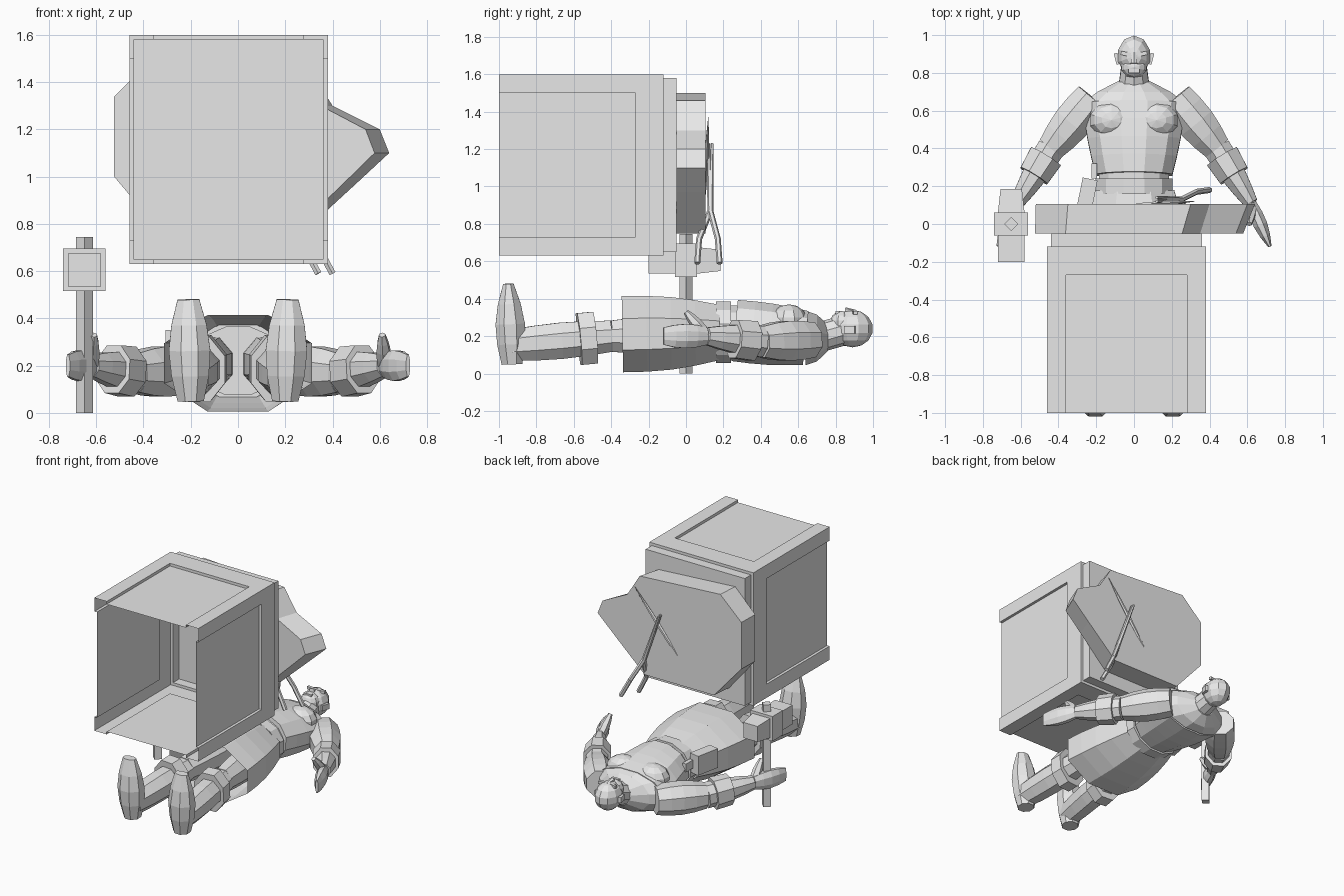
import bpy, bmesh, math
from mathutils import Vector, Matrix

if "Cube" in bpy.data.objects:
    bpy.data.objects.remove(bpy.data.objects["Cube"])

grey = bpy.data.materials.new("plain_grey")
grey.use_nodes = True
grey.diffuse_color = (0.8, 0.8, 0.8, 1)
grey.node_tree.nodes["Principled BSDF"].inputs["Base Color"].default_value = grey.diffuse_color


def finish(name, bm, pair=False):
    """Turn a bmesh into a flat shaded object, mirrored across x when paired."""
    bmesh.ops.recalc_face_normals(bm, faces=bm.faces)
    mesh = bpy.data.meshes.new(name)
    bm.to_mesh(mesh)
    bm.free()
    mesh.materials.append(grey)
    part = bpy.data.objects.new(name, mesh)
    bpy.context.collection.objects.link(part)
    if pair:
        mirror = part.modifiers.new("mirror", "MIRROR")
        mirror.use_mirror_merge = False


def loft(name, rings, close_start=True, close_end=True, pair=False):
    """Skin a list of equal rings of points."""
    bm = bmesh.new()
    rows = [[bm.verts.new(point) for point in ring] for ring in rings]
    for lower, upper in zip(rows, rows[1:]):
        for i in range(len(lower)):
            bm.faces.new((lower[i - 1], lower[i], upper[i], upper[i - 1]))
    if close_start:
        bm.faces.new(rows[0])
    if close_end:
        bm.faces.new(rows[-1])
    finish(name, bm, pair)


def limb(name, start, end, start_size, end_size, bulge=0, sides=8, steps=4,
         turn=0.5, closed=True, pair=False):
    """Tapered bar between two points; sizes are (half width, half height)."""
    start, end = Vector(start), Vector(end)
    along = (end - start).normalized()
    up = Vector((0, 0, 1)) if abs(along.z) < 0.8 else Vector((0, 1, 0))
    across = along.cross(up).normalized()
    up = across.cross(along)
    rings = []
    for step in range(steps + 1):
        t = step / steps
        size = Vector(start_size).lerp(Vector(end_size), t)
        swell = bulge * math.sin(math.pi * t)
        ring = []
        for side in range(sides):
            angle = math.tau * (side + turn) / sides
            ring.append(start.lerp(end, t)
                        + across * (size.x + swell) * math.cos(angle)
                        + up * (size.y + swell) * math.sin(angle))
        rings.append(ring)
    loft(name, rings, closed, closed, pair)


def solid(name, centre, half_size, round_shape=False, tilt=0, pair=False):
    """Block or faceted ball, scaled to its half size and turned about z."""
    bm = bmesh.new()
    if round_shape:
        bmesh.ops.create_uvsphere(bm, u_segments=10, v_segments=7, radius=1)
    else:
        bmesh.ops.create_cube(bm, size=2)
    bmesh.ops.scale(bm, vec=half_size, verts=bm.verts)
    bm.transform(Matrix.Translation(centre) @ Matrix.Rotation(tilt, 4, "Z"))
    finish(name, bm, pair)


# Open tub with recessed side panels and a stepped collar
recess = 0.02
half_width, half_height = 0.42, 0.485


def tub_ring(y, shrink=0, dent=0):
    wide, tall = half_width - shrink, half_height - shrink
    ring = []
    for quarter in range(4):
        out, reach = (wide, tall) if quarter % 2 == 0 else (tall, wide)
        panel = reach - 0.1
        for level, slide in ((out, -reach), (out, -panel), (out - dent, -panel),
                             (out - dent, panel), (out, panel)):
            x, z = ((level, slide), (-slide, level),
                    (-level, -slide), (slide, -level))[quarter]
            ring.append(Vector((x - 0.04, y, z + 1.115)))
    return ring


front, panel_end, collar_start, collar_end = -1, -0.27, -0.12, -0.05
loft("tub", [tub_ring(front, dent=recess), tub_ring(panel_end, dent=recess),
             tub_ring(panel_end), tub_ring(collar_start),
             tub_ring(collar_start, shrink=recess), tub_ring(collar_end, shrink=recess)],
     close_start=False)

# Flat slab with a pointed horn on one side
outline = ((-0.3, 0.75), (0.26, 0.75), (0.5, 0.97), (0.64, 1.1), (0.6, 1.2),
           (0.4, 1.3), (0.3, 1.46), (-0.35, 1.5), (-0.52, 1.34), (-0.52, 1))
loft("slab", [[Vector((x * 0.95 - 0.03, collar_end, z)) for x, z in outline],
              [Vector((x, 0.105, z)) for x, z in outline]])

# Tongs and a thin spike resting on the slab
pivot = Vector((0.25, 0.13, 0.87))
thick, thin = (0.016, 0.016), (0.008, 0.008)
for side in (-1, 1):
    jaw = pivot + Vector((-0.13, side * 0.01, 0.36))
    bend = pivot + Vector((0.05 + side * 0.03, side * 0.05 - 0.01, -0.15))
    tip = bend + Vector((0.07, side * 0.01, -0.13))
    limb("tong_jaw", pivot, jaw, thick, thin, sides=6, steps=1)
    limb("tong_neck", pivot, bend, thick, thick, sides=6, steps=1)
    limb("tong_handle", bend, tip, thick, thick, sides=6, steps=1)
limb("spike", (0.33, 0.12, 1.38), (-0.04, 0.1, 0.91), (0, 0.002), (0, 0.002),
     bulge=0.013, sides=6)

# Hammer standing on its handle
grip = -0.65
limb("hammer_handle", (grip, 0, 0), (grip, 0, 0.745), (0.036, 0.036), (0.036, 0.036),
     sides=4, steps=1, turn=0)
solid("hammer_block", (grip, 0, 0.605), (0.09, 0.06, 0.09))
solid("hammer_face", (grip, -0.13, 0.605), (0.07, 0.07, 0.07))
limb("hammer_peen", (grip, 0.06, 0.605), (grip, 0.185, 0.605), (0.1, 0.1), (0.08, 0.08),
     sides=4, steps=1)

# Open apron skirt around the hips
limb("apron_skirt", (0, -0.34, 0.21), (0, 0.18, 0.22), (0.34, 0.22), (0.23, 0.16),
     bulge=0.02, closed=False)

# Torso, belt and pouch
limb("shoulders", (0, 0.76, 0.19), (0, 0.64, 0.19), (0.08, 0.07), (0.28, 0.15),
     bulge=0.02, sides=12, steps=2)
limb("chest", (0, 0.64, 0.19), (0, 0.26, 0.23), (0.28, 0.15), (0.21, 0.17),
     bulge=0.01, sides=12)
limb("waist", (0, 0.28, 0.22), (0, 0, 0.22), (0.19, 0.15), (0.2, 0.15), sides=12)
limb("belt", (0, 0.24, 0.22), (0, 0.16, 0.22), (0.21, 0.17), (0.21, 0.17),
     sides=12, steps=1)
solid("belt_pouch", (-0.25, 0.15, 0.28), (0.04, 0.09, 0.07), tilt=-0.2)
solid("belt_tool", (-0.21, 0.28, 0.28), (0.015, 0.04, 0.03))
solid("chest_muscle", (0.12, 0.55, 0.28), (0.12, 0.1, 0.09), round_shape=True, pair=True)

# Neck, head and face
limb("neck", (0, 0.7, 0.19), (0, 0.84, 0.23), (0.09, 0.08), (0.07, 0.08), sides=10, steps=1)
solid("head", (0, 0.89, 0.24), (0.09, 0.11, 0.1), round_shape=True)
solid("jaw", (0, 0.83, 0.27), (0.07, 0.06, 0.065), round_shape=True)
limb("nose", (0, 0.91, 0.33), (0, 0.85, 0.34), (0.01, 0.01), (0.02, 0.015), sides=6, steps=1)
solid("mouth", (0, 0.81, 0.325), (0.03, 0.01, 0.01))
solid("brow", (0.04, 0.9, 0.325), (0.03, 0.01, 0.01), tilt=0.2, pair=True)
solid("ear", (0.09, 0.875, 0.235), (0.01, 0.03, 0.02), tilt=-0.25, pair=True)

# Arms with bracers, hands and thumbs
shoulder, elbow = Vector((0.22, 0.67, 0.18)), Vector((0.44, 0.4, 0.17))
wrist, fingertip = Vector((0.62, 0.11, 0.2)), Vector((0.72, -0.12, 0.2))
limb("upper_arm", shoulder, elbow, (0.1, 0.1), (0.08, 0.09), bulge=0.02, pair=True)
limb("forearm", elbow, wrist, (0.08, 0.09), (0.04, 0.05), bulge=0.01, pair=True)
limb("bracer", elbow.lerp(wrist, 0.15), elbow.lerp(wrist, 0.5), (0.1, 0.115), (0.09, 0.11),
     steps=1, pair=True)
limb("hand", wrist, fingertip, (0.03, 0.05), (0.01, 0.05), bulge=0.02, pair=True)
limb("thumb", wrist, (0.61, 0, 0.33), (0.03, 0.03), (0.015, 0.015), bulge=0.01,
     sides=6, pair=True)

# Legs, boots, cuffs and feet
hip, knee, heel = Vector((0.11, 0.1, 0.21)), Vector((0.15, -0.4, 0.2)), Vector((0.2, -0.94, 0.15))
limb("thigh", hip, knee, (0.1, 0.12), (0.08, 0.09), bulge=0.01, pair=True)
limb("shin", knee, heel, (0.085, 0.09), (0.08, 0.09), bulge=0.015, pair=True)
limb("boot_cuff", knee.lerp(heel, 0.16), knee.lerp(heel, 0.32), (0.12, 0.15), (0.12, 0.15),
     steps=1, pair=True)
limb("foot", (0.2, -0.93, 0.05), (0.21, -0.95, 0.48), (0.06, 0.06), (0.05, 0.03),
     bulge=0.04, pair=True)
